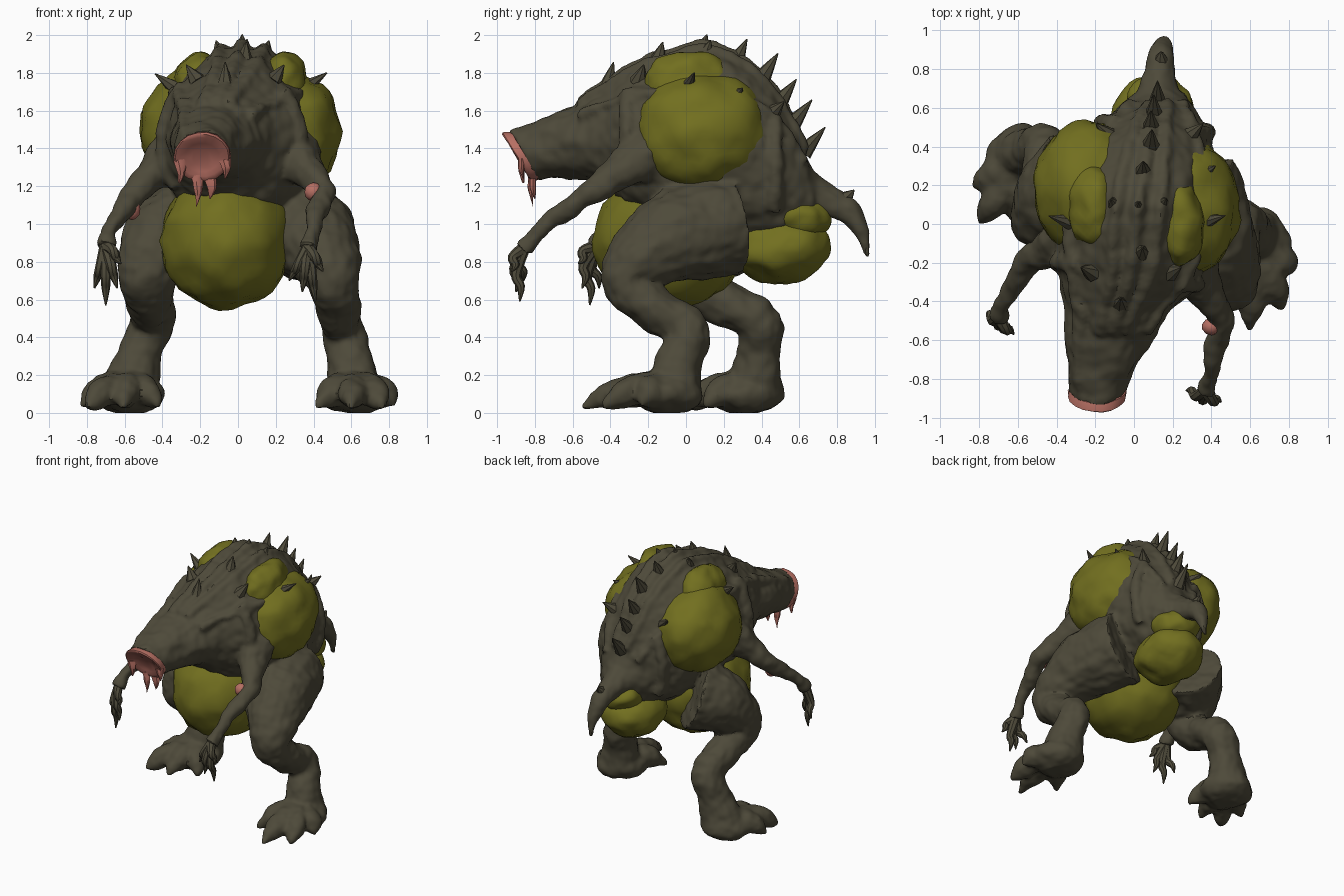
import bpy, bmesh, math
from mathutils import Vector, Matrix, noise


def material(name, rgb):
    m = bpy.data.materials.new(name)
    m.diffuse_color = (*rgb, 1)
    return m


HIDE = material("olive brown hide", (0.076, 0.068, 0.042))
SAC = material("yellow green sac", (0.168, 0.160, 0.014))
FLESH = material("raw pink flesh", (0.47, 0.16, 0.125))


def spline(pts, sub):
    """Catmull-Rom through (x, y, z, width, height) points."""
    pts = [tuple(p) + ((p[3],) if len(p) == 4 else ()) for p in pts]
    out = []
    for i in range(len(pts) - 1):
        a, b, c, d = pts[max(i - 1, 0)], pts[i], pts[i + 1], pts[min(i + 2, len(pts) - 1)]
        for s in range(sub):
            t = s / sub
            out.append([0.5 * (2 * q + (r - p) * t + (2 * p - 5 * q + 4 * r - w) * t * t
                               + (3 * q - p - 3 * r + w) * t ** 3) for p, q, r, w in zip(a, b, c, d)])
    return out + [list(pts[-1])]


def tube(bm, pts, n=14, axis=None, sub=4):
    rows = spline(pts, sub)
    cen = [Vector(r[:3]) for r in rows]
    ref = Vector((1, 0, 0))
    if abs((cen[-1] - cen[0]).normalized().x) > 0.85:
        ref = Vector((0, 1, 0))
    rings = []
    for i, r in enumerate(rows):
        t = Vector(axis) if axis else (cen[min(i + 1, len(cen) - 1)] - cen[max(i - 1, 0)]).normalized()
        u = (ref - t * t.dot(ref)).normalized()
        v = t.cross(u)
        rings.append([bm.verts.new(cen[i] + u * math.cos(k * math.tau / n) * max(r[3], 0.003)
                                   + v * math.sin(k * math.tau / n) * max(r[4], 0.003)) for k in range(n)])
    for a, b in zip(rings, rings[1:]):
        for k in range(n):
            bm.faces.new((a[k], a[(k + 1) % n], b[(k + 1) % n], b[k]))
    bm.faces.new(rings[0])
    bm.faces.new(rings[-1])
    return [v for r in rings for v in r]


def blob(bm, c, r, sub=4):
    m = Matrix.Translation(c) @ Matrix.Diagonal((*r, 1))
    return bmesh.ops.create_icosphere(bm, subdivisions=sub, radius=1, matrix=m)["verts"]


def finish(name, bm, mat, voxel=0, bump=0.0, freq=6):
    bmesh.ops.recalc_face_normals(bm, faces=bm.faces)
    me = bpy.data.meshes.new(name)
    bm.to_mesh(me)
    bm.free()
    ob = bpy.data.objects.new(name, me)
    bpy.context.collection.objects.link(ob)
    if voxel:
        mod = ob.modifiers.new("fuse", "REMESH")
        mod.mode, mod.voxel_size = "VOXEL", voxel
        mod = ob.modifiers.new("soften", "SMOOTH")
        mod.factor, mod.iterations = 0.5, 3
        dg = bpy.context.evaluated_depsgraph_get()
        ob.data = bpy.data.meshes.new_from_object(ob.evaluated_get(dg))
        ob.modifiers.clear()
    me = ob.data
    if bump:
        normals = [v.normal.copy() for v in me.vertices]
        for v, nrm in zip(me.vertices, normals):
            p = v.co * freq
            d = noise.noise(p) + 0.5 * noise.noise(p * 2.3)
            v.co += nrm * d * bump
    for v in me.vertices:
        v.co.z = max(v.co.z, 0.0)
    me.materials.clear()
    me.materials.append(mat)
    for o in bpy.context.selected_objects:
        o.select_set(False)
    ob.select_set(True)
    bpy.context.view_layer.objects.active = ob
    bpy.ops.object.shade_smooth_by_angle(angle=math.radians(35))
    return ob


# Torso stations from rump to neck: x, y, z, half width, half height
TORSO = [(0.14, 0.68, 1.13, 0.12, 0.12), (0.10, 0.55, 1.25, 0.24, 0.32), (0.07, 0.40, 1.34, 0.34, 0.45),
         (0.03, 0.15, 1.42, 0.41, 0.52), (0.0, -0.10, 1.43, 0.41, 0.47), (-0.02, -0.30, 1.45, 0.36, 0.37),
         (-0.08, -0.45, 1.46, 0.27, 0.25), (-0.12, -0.58, 1.43, 0.22, 0.19)]


def on_back(y, a, out=0.0):
    """Point on the torso at depth y, angle a away from the top."""
    for p, q in zip(TORSO, TORSO[1:]):
        if q[1] <= y <= p[1]:
            t = (p[1] - y) / (p[1] - q[1])
            x, _, z, w, h = [m + (n - m) * t for m, n in zip(p, q)]
            return Vector((x + (w + out) * math.sin(a), y, z + (h + out) * math.cos(a)))


def slant(verts):
    """Tilt the end of the snout so the upper lip leads."""
    for v in verts:
        t = min(max((-0.55 - v.co.y) / 0.3, 0), 1)
        v.co.y -= t * 0.6 * (v.co.z - 1.36)


skin = bmesh.new()
tube(skin, TORSO, 28, (0, 1, 0))
slant(tube(skin, [(-0.08, -0.40, 1.47, 0.27, 0.24), (-0.13, -0.58, 1.43, 0.225, 0.195),
                  (-0.17, -0.75, 1.385, 0.17, 0.15), (-0.19, -0.86, 1.36, 0.15, 0.13)], 20, (0, 1, 0)))
# Tail
tube(skin, [(0.12, 0.55, 1.15, 0.17), (0.13, 0.72, 1.13, 0.10), (0.14, 0.84, 1.08, 0.075),
            (0.15, 0.92, 0.98, 0.05), (0.15, 0.965, 0.83, 0.012)])
# Ridges running along the back
for a in (-1.0, -0.28, 0.0, 0.28, 1.0):
    tube(skin, [(*on_back(y, a * (1 if abs(a) < 0.5 else 1 - 0.25 * abs(y))), 0.035)
                for y in (0.62, 0.5, 0.35, 0.15, -0.05, -0.25, -0.42, -0.56)], 8)
# Folds behind and in front of the side sacs
for s in (-1, 1):
    for y in (0.47 if s > 0 else 0.52, -0.31 if s > 0 else -0.2):
        tube(skin, [(*on_back(y, s * a), 0.045) for a in (0.8, 1.15, 1.5, 1.9, 2.2)], 8)
# Brows and cheeks
for s in (-1, 1):
    tube(skin, [(-0.10 + s * 0.16, -0.42, 1.63, 0.05), (-0.15 + s * 0.13, -0.62, 1.55, 0.035),
                (-0.19 + s * 0.09, -0.86, 1.47, 0.02)], 8)

# Legs: hip, thigh, knee, shin, hock, ankle, with foot and toe tips
LEGS = [([(0.27, 0.24, 1.0, 0.27), (0.38, -0.04, 0.94, 0.25), (0.47, -0.24, 0.81, 0.185),
          (0.51, -0.30, 0.67, 0.135), (0.53, -0.14, 0.53, 0.115), (0.56, 0.01, 0.43, 0.115),
          (0.59, -0.04, 0.27, 0.12), (0.62, -0.07, 0.10, 0.16)], (0.62, -0.1),
         [(0.42, -0.36), (0.60, -0.55), (0.77, -0.44), (0.84, -0.24)]),
        ([(-0.25, 0.27, 1.0, 0.26), (-0.39, 0.14, 0.92, 0.23), (-0.47, 0.04, 0.78, 0.175),
          (-0.48, 0.07, 0.66, 0.14), (-0.46, 0.25, 0.56, 0.12), (-0.46, 0.39, 0.48, 0.12),
          (-0.52, 0.38, 0.30, 0.12), (-0.58, 0.36, 0.10, 0.16)], (-0.58, 0.32),
         [(-0.84, 0.19), (-0.80, 0.0), (-0.61, 0.0), (-0.42, 0.10)])]
for path, (bx, by), tips in LEGS:
    tube(skin, path, 16)
    blob(skin, (bx, by, 0.10), (0.19, 0.19, 0.11), 3)
    for tx, ty in tips:
        f = lambda t: (bx + (tx - bx) * t, by + (ty - by) * t)
        tube(skin, [(*f(0.1), 0.13, 0.10), (*f(0.5), 0.12, 0.085), (*f(0.75), 0.085, 0.07), (*f(1), 0.03, 0.012)], 10)
# Arms
ARMS = [([(0.28, -0.18, 1.38, 0.16), (0.37, -0.36, 1.27, 0.095), (0.45, -0.48, 1.18, 0.068),
          (0.42, -0.64, 1.07, 0.055), (0.40, -0.77, 0.97, 0.045), (0.37, -0.86, 0.87, 0.055)],
         [(0.27, -0.86, 0.70), (0.34, -0.90, 0.64), (0.41, -0.88, 0.59), (0.45, -0.92, 0.75)]),
        ([(-0.31, -0.05, 1.38, 0.16), (-0.46, -0.14, 1.26, 0.09), (-0.55, -0.20, 1.15, 0.07),
          (-0.62, -0.32, 1.05, 0.055), (-0.68, -0.42, 0.97, 0.045), (-0.70, -0.48, 0.88, 0.055)],
         [(-0.76, -0.46, 0.66), (-0.70, -0.51, 0.57), (-0.64, -0.55, 0.66), (-0.62, -0.57, 0.79)])]
for path, _ in ARMS:
    tube(skin, path, 12)
finish("hide", skin, HIDE, voxel=0.016, bump=0.014, freq=8)

# Fingers with claws
bm = bmesh.new()
for path, tips in ARMS:
    hand = Vector(path[-1][:3])
    for t in tips:
        t = Vector(t)
        mid = hand.lerp(t, 0.5) + (t - hand).cross(Vector((1, 0, 0))).normalized() * 0.03
        tube(bm, [(*hand, 0.034), (*mid, 0.027), (*hand.lerp(t, 0.72), 0.022), (*t, 0.004)], 8)
finish("fingers", bm, HIDE)

# Spikes along the back: depth, angle, length
bm = bmesh.new()
SPIKES = [(-0.42, 0, 0.12), (-0.15, 0.1, 0.08), (0.08, 0, 0.07), (0.26, 0, 0.11), (0.40, 0.05, 0.13),
          (0.49, 0, 0.13), (0.56, 0, 0.14), (0.62, 0, 0.15), (0.0, -0.95, 0.14), (0.0, 0.95, 0.15),
          (0.25, 0.95, 0.08), (0.3, -0.9, 0.08), (-0.25, -0.6, 0.08), (-0.25, 0.6, 0.08),
          (0.45, 0.8, 0.09), (0.45, -0.8, 0.09), (0.1, -0.3, 0.06), (0.1, 0.3, 0.06)]
for y, a, ln in SPIKES:
    base = on_back(y, a, -0.02)
    d = Vector((math.sin(a), 0.25 + max(y, 0), math.cos(a))).normalized()
    tip = base + d * (ln + 0.03)
    tube(bm, [(*base, 0.05), (*base.lerp(tip, 0.5), 0.028), (*tip, 0.003)], 7, sub=2)
tube(bm, [(0.14, 0.80, 1.10, 0.06), (0.14, 0.86, 1.15, 0.03), (0.14, 0.89, 1.18, 0.003)], 7, sub=2)
finish("back_spikes", bm, HIDE)

# Swollen sacs: centre, radii
SACS = {"belly_sac": ((-0.06, -0.09, 0.91), (0.35, 0.40, 0.36)),
        "right_side_sac": ((0.26, 0.08, 1.49), (0.285, 0.36, 0.32)),
        "left_side_sac": ((-0.23, 0.18, 1.49), (0.29, 0.35, 0.32)),
        "right_shoulder_sac": ((0.24, 0.01, 1.73), (0.13, 0.23, 0.19)),
        "left_shoulder_sac": ((-0.20, 0.09, 1.73), (0.13, 0.22, 0.19)),
        "rump_sac": ((0.10, 0.50, 0.87), (0.22, 0.27, 0.18)),
        "tail_root_sac": ((0.13, 0.61, 1.04), (0.17, 0.17, 0.11))}
for name, (c, r) in SACS.items():
    bm = bmesh.new()
    blob(bm, c, r)
    finish(name, bm, SAC, bump=0.022, freq=7)

# Open mouth with hanging shreds
bm = bmesh.new()
slant(tube(bm, [(-0.185, -0.85, 1.36, 0.148, 0.128), (-0.19, -0.895, 1.355, 0.15, 0.13),
                (-0.19, -0.90, 1.355, 0.125, 0.105), (-0.19, -0.875, 1.35, 0.06, 0.05)], 18, (0, 1, 0), 2))
for x, y, top, low in ((-0.31, -0.87, 1.34, 1.22), (-0.22, -0.82, 1.26, 1.09),
                       (-0.15, -0.81, 1.25, 1.13), (-0.07, -0.87, 1.34, 1.24)):
    tube(bm, [(x, y, top, 0.035, 0.02), (x + 0.01, y, (top + low) / 2, 0.022, 0.014), (x, y + 0.01, low, 0.004)], 7)
finish("mouth", bm, FLESH, bump=0.006, freq=14)

# Raw patches on the elbows and neck
bm = bmesh.new()
for c, r in (((0.40, -0.53, 1.17), (0.05, 0.045, 0.05)), ((-0.56, -0.25, 1.08), (0.045, 0.045, 0.06)),
             ((-0.28, -0.47, 1.60), (0.03, 0.05, 0.03))):
    blob(bm, c, r, 2)
finish("raw_patches", bm, FLESH)
